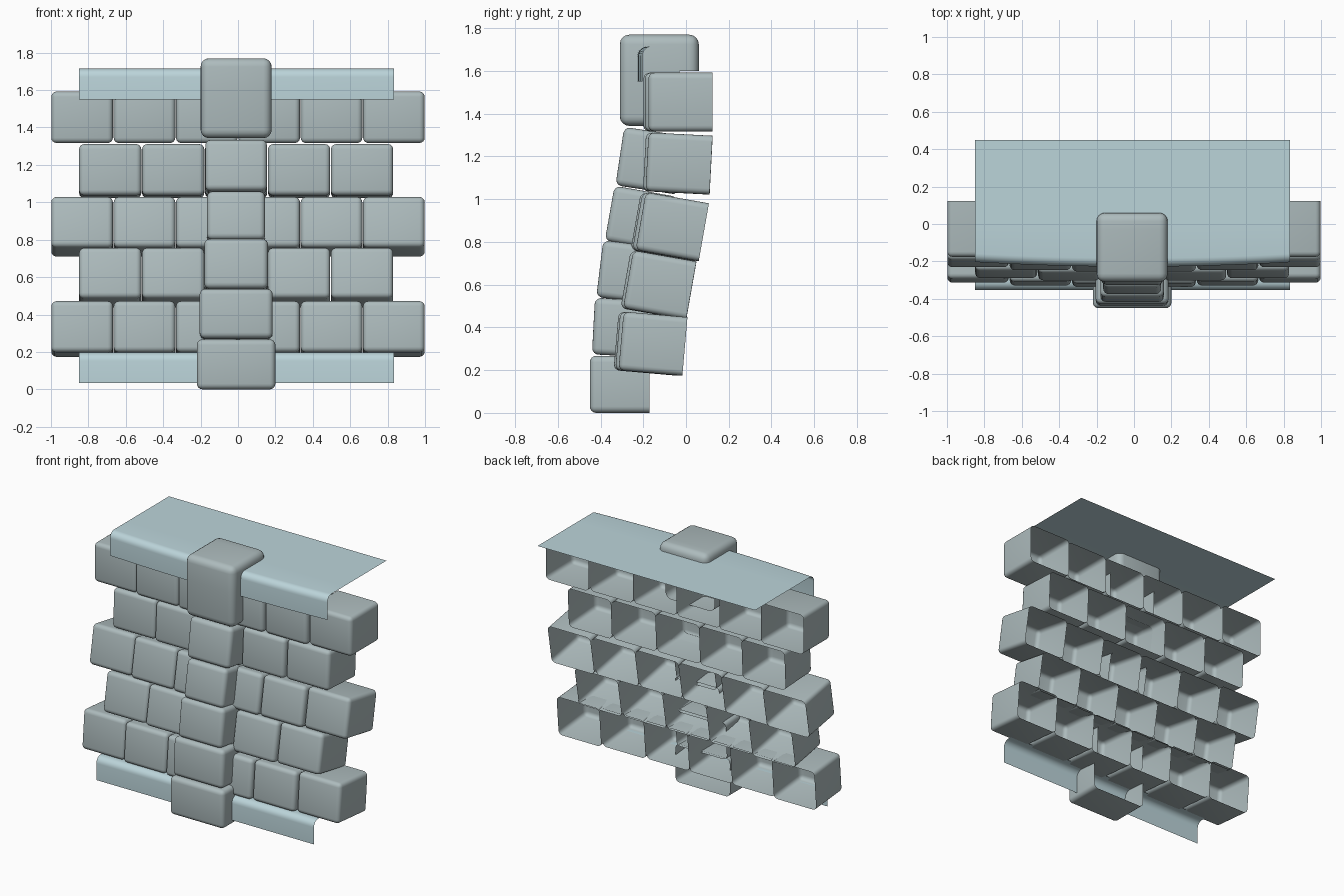
import bpy, bmesh, math
from mathutils import Matrix, Vector

if "Cube" in bpy.data.objects:
    bpy.data.objects.remove(bpy.data.objects["Cube"])


def material(name, color):
    m = bpy.data.materials.new(name)
    m.diffuse_color = (*color, 1)
    m.use_nodes = True
    m.node_tree.nodes["Principled BSDF"].inputs["Base Color"].default_value = m.diffuse_color
    return m


STONE = material("stone", (0.42, 0.50, 0.51))
SHEET = material("sheet", (0.50, 0.66, 0.70))


def finish(bm, name, mat, angle=40):
    me = bpy.data.meshes.new(name)
    bm.to_mesh(me)
    bm.free()
    ob = bpy.data.objects.new(name, me)
    bpy.context.collection.objects.link(ob)
    me.materials.append(mat)
    bpy.ops.object.select_all(action='DESELECT')
    ob.select_set(True)
    bpy.context.view_layer.objects.active = ob
    bpy.ops.object.shade_smooth_by_angle(angle=math.radians(angle))
    return ob


def block_mesh(xc, w, y, z, h, d, tilt, r, open_back=True):
    """Rounded box; (y, z) is its lower front edge, leaning back by tilt degrees."""
    bm = bmesh.new()
    bmesh.ops.create_cube(bm, size=1)
    for v in bm.verts:
        v.co = Vector((v.co.x * w, (v.co.y + 0.5) * d, (v.co.z + 0.5) * h))
    if open_back:
        back = [f for f in bm.faces if f.normal.y > 0.9]
        bmesh.ops.delete(bm, geom=back, context='FACES')
    edges = [e for e in bm.edges if not e.is_boundary]
    bmesh.ops.bevel(bm, geom=edges, offset=r, offset_type='OFFSET', segments=4,
                    profile=0.5, affect='EDGES', clamp_overlap=True)
    m = Matrix.Translation((xc, y, z)) @ Matrix.Rotation(-math.radians(tilt), 4, 'X')
    bmesh.ops.transform(bm, matrix=m, verts=bm.verts)
    return bm


def bow(x):
    # slight forward bulge toward the middle of the wall
    return -0.025 * max(0, 1 - (x / 0.85) ** 2)


# Staggered wall rows: count, centre x, lower front y, z, tilt
rows = [(6, 0.0, -0.315, 0.20, 5),
        (5, -0.01, -0.285, 0.49, 10),
        (6, 0.0, -0.235, 0.762, 10),
        (5, -0.01, -0.18, 1.038, 3),
        (6, 0.0, -0.175, 1.317, 0)]
for i, (n, cx, y, z, tilt) in enumerate(rows):
    w = 2 / 6 if n == 6 else 1.683 / 5
    for k in range(n):
        x = cx + (k - (n - 1) / 2) * w
        bm = block_mesh(x, w - 0.004, y + bow(x), z, 0.275, 0.30, tilt, 0.028)
        finish(bm, f"wall_block_{i + 1}_{k + 1}", STONE)

# Central pillar: width, lower front y, z, height, tilt
pillar = [(0.42, -0.45, 0.0, 0.267, 0),
          (0.39, -0.44, 0.274, 0.265, 3),
          (0.34, -0.42, 0.542, 0.268, 7),
          (0.31, -0.38, 0.805, 0.262, 10),
          (0.33, -0.33, 1.065, 0.276, 8.5)]
for i, (w, y, z, h, tilt) in enumerate(pillar):
    finish(block_mesh(-0.01, w, y, z, h, 0.28, tilt, 0.03), f"pillar_block_{i + 1}", STONE)

# Pillar cap: closed above the sheet, open at the lower back
bm = block_mesh(-0.01, 0.38, -0.31, 1.343, 0.427, 0.37, 0, 0.045, open_back=False)
for co, no in (((0, 0, 1.6), (0, 0, 1)), ((0, -0.03, 0), (0, 1, 0))):
    bmesh.ops.bisect_plane(bm, geom=bm.verts[:] + bm.edges[:] + bm.faces[:],
                           plane_co=co, plane_no=no)
low = [f for f in bm.faces
       if f.calc_center_median().z < 1.6 and f.calc_center_median().y > -0.03]
bmesh.ops.delete(bm, geom=low, context='FACES')
finish(bm, "pillar_cap", STONE)


def sheet(name, profile, bulge):
    """Extrude a (y, z) profile along x, bulging its front part."""
    bm = bmesh.new()
    steps = 16
    cols = []
    for s in range(steps + 1):
        x = -0.85 + 1.685 * s / steps
        cols.append([bm.verts.new((x, y + (bulge * bow(x) if y < -0.1 else 0), z))
                     for y, z in profile])
    for a, b in zip(cols, cols[1:]):
        for j in range(len(profile) - 1):
            bm.faces.new((a[j], a[j + 1], b[j + 1], b[j]))
    bmesh.ops.recalc_face_normals(bm, faces=bm.faces[:])
    if sum(f.normal.y for f in bm.faces) > 0:
        bmesh.ops.reverse_faces(bm, faces=bm.faces[:])
    finish(bm, name, SHEET, 60)


def corner(y, z, r):
    # quarter round from the flat top down to the front face
    return [(y + r - r * math.sin(a), z - r + r * math.cos(a))
            for a in (math.pi / 2 * t / 6 for t in range(7))]


# Top ledge with a rounded lip, and the bottom skirt
sheet("top_ledge", [(0.45, 1.715), (0.0, 1.715)] + corner(-0.203, 1.715, 0.045)
      + [(-0.203, 1.55)], 1.0)
sheet("bottom_skirt", [(-0.27, 0.197)] + corner(-0.353, 0.197, 0.045)
      + [(-0.353, 0.035)], 0.0)
